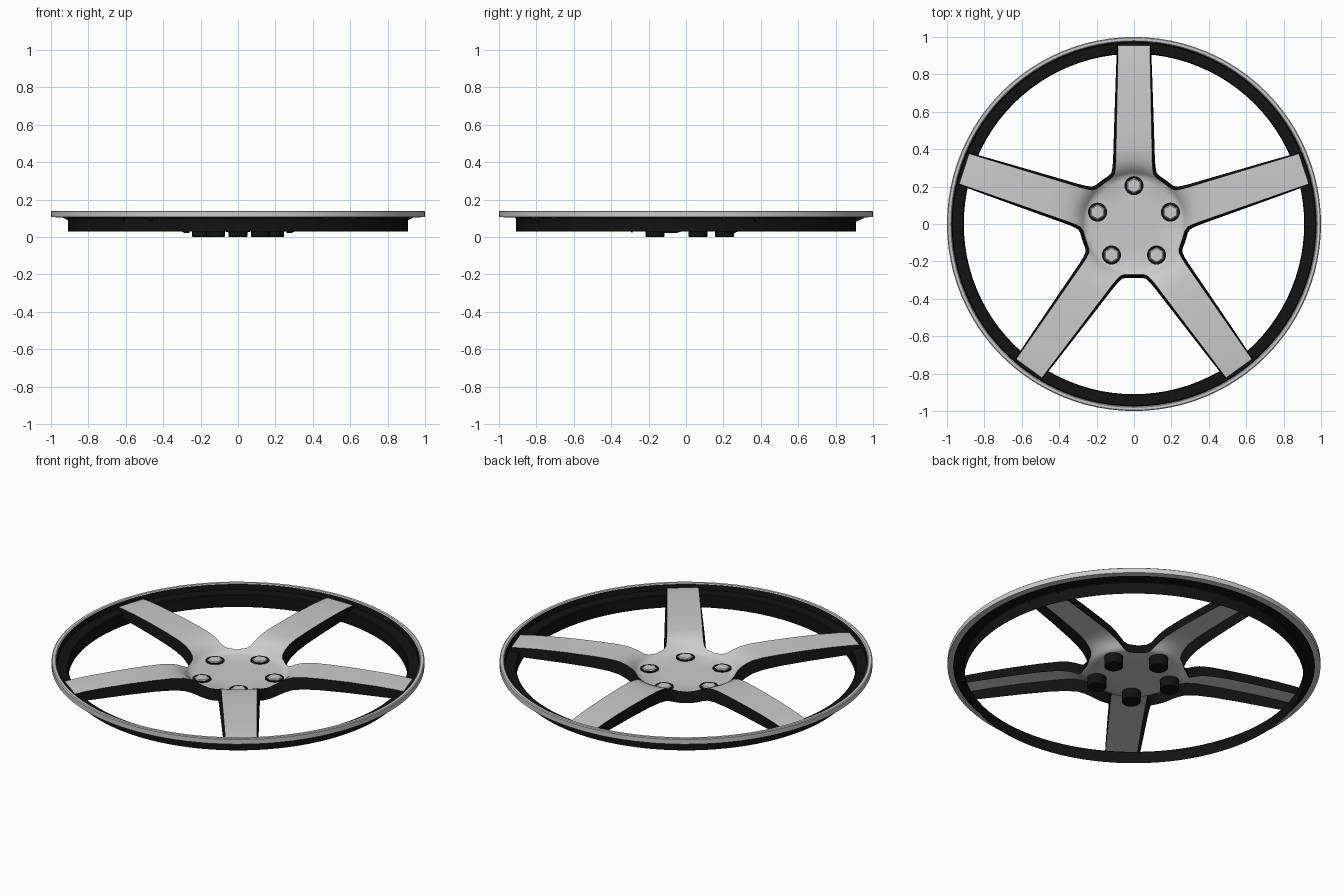
import bpy, bmesh, math
from math import sin, cos, pi, radians

if "Cube" in bpy.data.objects:
    bpy.data.objects.remove(bpy.data.objects["Cube"])

black = bpy.data.materials.new("black_paint")
black.diffuse_color = (0.006, 0.006, 0.006, 1)
black.use_nodes = True
black.node_tree.nodes["Principled BSDF"].inputs["Base Color"].default_value = black.diffuse_color
ANGLES = [radians(18 + 72 * i) for i in range(5)]


def finish(name, bm, mat=None, smooth=35):
    me = bpy.data.meshes.new(name)
    bm.normal_update()
    bm.to_mesh(me)
    bm.free()
    ob = bpy.data.objects.new(name, me)
    bpy.context.collection.objects.link(ob)
    if mat:
        me.materials.append(mat)
    bpy.ops.object.select_all(action='DESELECT')
    ob.select_set(True)
    bpy.context.view_layer.objects.active = ob
    if smooth:
        bpy.ops.object.shade_smooth_by_angle(angle=radians(smooth))
    return ob


def add_grid(bm, rows):
    # quad sheet from rows of points, all faces turned to look upwards
    vs = [[bm.verts.new(p) for p in r] for r in rows]
    for a, b in zip(vs, vs[1:]):
        for i in range(len(a) - 1):
            f = bm.faces.new((a[i], b[i], b[i + 1], a[i + 1]))
            f.normal_update()
            if f.normal.z < 0:
                f.normal_flip()


def turn(p, a):
    return (p[0] * cos(a) - p[1] * sin(a), p[0] * sin(a) + p[1] * cos(a), p[2])


def lathe(name, prof, mat=None, n=96):
    bm = bmesh.new()
    rings = [[bm.verts.new((r * cos(2 * pi * i / n), r * sin(2 * pi * i / n), z))
              for i in range(n)] for r, z in prof]
    for a, b in zip(rings, rings[1:]):
        for i in range(n):
            j = (i + 1) % n
            bm.faces.new((a[i], a[j], b[j], b[i]))
    return finish(name, bm, mat)


# Rim: grey lip and black barrel with its step
lathe("rim_lip", [(0.97, 0.105), (1.0, 0.108), (1.0, 0.136), (0.995, 0.14),
                  (0.98, 0.14), (0.975, 0.135)])
lathe("rim_barrel", [(0.91, 0.03), (0.91, 0.098), (0.915, 0.103), (0.97, 0.105), (0.975, 0.135)], black)

# Hub and spoke edge in spoke frame: edge u, edge v, edge z, middle u, middle z
ROWS = [(0.218, 0.159, 0.078, 0.258, 0.062), (0.248, 0.118, 0.085, 0.272, 0.075),
        (0.268, 0.104, 0.096, 0.285, 0.09), (0.30, 0.099, 0.113, 0.305, 0.108),
        (0.34, 0.097, 0.127, 0.34, 0.125), (0.40, 0.096, 0.135, 0.40, 0.135),
        (0.50, 0.094, 0.138, 0.50, 0.138), (0.65, 0.091, 0.138, 0.65, 0.138),
        (0.80, 0.088, 0.134, 0.80, 0.135), (0.90, 0.086, 0.128, 0.90, 0.129),
        (0.955, 0.085, 0.122, 0.955, 0.123)]
# Skirt foot for each row: du, dv, z
FOOT = [(0.016, 0.012, 0.02), (0.011, 0.016, 0.022), (0.006, 0.017, 0.028), (0.002, 0.016, 0.042),
        (0, 0.015, 0.058), (0, 0.014, 0.07), (0, 0.013, 0.077), (0, 0.011, 0.079),
        (0, 0.009, 0.078), (0, 0.007, 0.077), (0, 0.005, 0.103)]
STEPS = [k / 4 for k in range(-4, 5)]

face, skirt = bmesh.new(), bmesh.new()
for a in ANGLES:
    sheet = []
    for r in (0.001, 0.12, 0.235):
        sheet.append([turn((r * cos(t * pi / 5), r * sin(t * pi / 5), 0.06), a) for t in STEPS])
    for eu, ev, ez, mu, mz in ROWS:
        sheet.append([turn((mu + (eu - mu) * t * t, ev * t, mz + (ez - mz) * t * t), a) for t in STEPS])
    add_grid(face, sheet)
    for s in (-1, 1):
        add_grid(skirt, [[turn((r[0], s * r[1], r[2]), a),
                          turn((r[0] + f[0], s * (r[1] + f[1]), f[2]), a)]
                         for r, f in zip(ROWS, FOOT)])
for bm in (face, skirt):
    bmesh.ops.remove_doubles(bm, verts=bm.verts, dist=0.0015)
finish("hub_and_spokes", face, None, 50)
finish("spoke_sides", skirt, black, 50)


def prism(name, x, y, n, levels, mat, smooth, spin=0.0):
    # closed stack of rings, levels = (radius, z)
    bm = bmesh.new()
    rings = [[bm.verts.new((x + r * cos(spin + 2 * pi * i / n), y + r * sin(spin + 2 * pi * i / n), z))
              for i in range(n)] for r, z in levels]
    for p, q in zip(rings, rings[1:]):
        for i in range(n):
            j = (i + 1) % n
            bm.faces.new((p[i], p[j], q[j], q[i]))
    bm.faces.new(rings[0][::-1])
    bm.faces.new(rings[-1])
    finish(name, bm, mat, smooth)


# Bolt sockets reaching down to the ground, with hexagonal bolt heads
for k, a in enumerate(ANGLES):
    x, y = 0.205 * cos(a), 0.205 * sin(a)
    prism(f"bolt_socket_{k}", x, y, 24, [(0.047, 0), (0.051, 0.004), (0.051, 0.064)], black, 35)
    prism(f"bolt_head_{k}", x, y, 6, [(0.042, 0.05), (0.042, 0.066), (0.036, 0.07)], None, 0, pi / 2)
